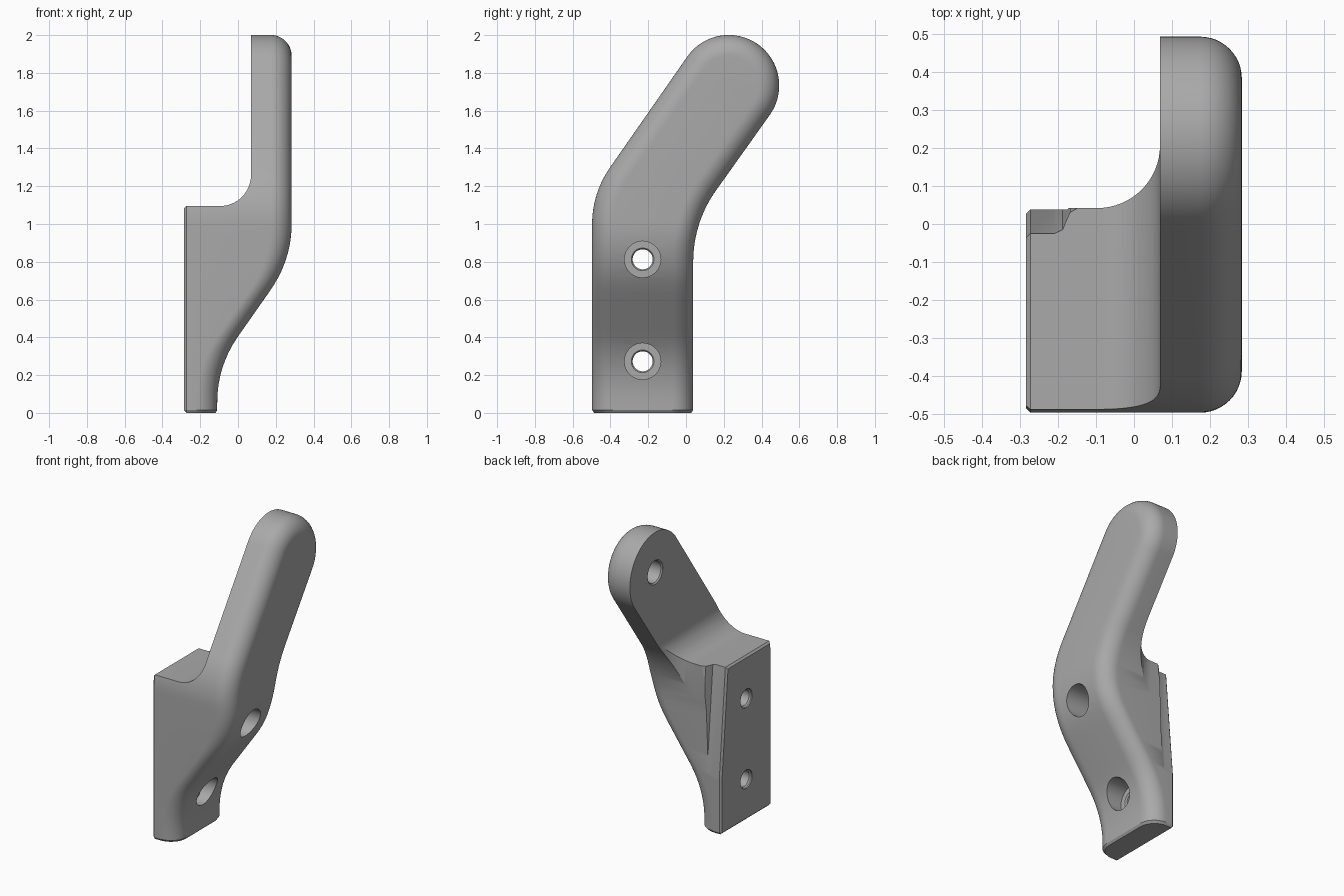
import bpy, bmesh, math
from math import sin, cos, radians, sqrt

if "Cube" in bpy.data.objects:
    bpy.data.objects.remove(bpy.data.objects["Cube"])

BEND = radians(35)
BACK, FRONT_Y, REAR_Y = -0.285, -0.497, 0.038
HALF, MID_Y = (REAR_Y - FRONT_Y) / 2, (REAR_Y + FRONT_Y) / 2
R_OUT, R_IN = 0.52, 0.65            # bend radii on the front and rear edges
TIP_Y, TIP_Z = 0.226, 1.733         # centre of the rounded arm end
ROUND, CHAMFER = 0.11, 0.012
STEPS = 12

grey = bpy.data.materials.new("satin_grey")
grey.use_nodes = True
grey.diffuse_color = (0.4, 0.4, 0.4, 1)
grey.node_tree.nodes["Principled BSDF"].inputs["Base Color"].default_value = (0.4, 0.4, 0.4, 1)


def make_object(name, bm):
    bmesh.ops.recalc_face_normals(bm, faces=bm.faces)
    mesh = bpy.data.meshes.new(name)
    bm.to_mesh(mesh)
    bm.free()
    mesh.materials.append(grey)
    obj = bpy.data.objects.new(name, mesh)
    bpy.context.collection.objects.link(obj)
    return obj


def outer_x(z):
    """S-shaped outer surface of the bracket."""
    r, low, high = 0.6, 0.058, 1.0
    run = r * sin(BEND)
    if z <= low:
        return -0.11
    if z < low + run:
        return -0.11 + r - sqrt(r * r - (z - low) ** 2)
    if z < high - run:
        return -0.11 + r * (1 - cos(BEND)) + (z - low - run) * math.tan(BEND)
    if z < high:
        return 0.284 - r + sqrt(r * r - (high - z) ** 2)
    return 0.284


def outline(inset, bottom):
    """Matching front and rear chains of (y, z), then the tip point."""
    front, rear = [], []
    levels = [bottom, 0.015] + [0.04 * i for i in range(1, 26)]
    for i, z in enumerate(levels):
        d = inset + (0.01 if i == 0 else 0)
        r = R_IN + d
        front.append((FRONT_Y + d, z))
        rear.append((REAR_Y + R_IN - sqrt(r * r - max(0, z - 0.8) ** 2), z))
    start = math.asin(0.2 / (R_IN + inset))
    for i in range(1, STEPS + 1):
        a, b = BEND * i / STEPS, start + (BEND - start) * i / STEPS
        front.append((FRONT_Y + R_OUT - (R_OUT - inset) * cos(a), 1 + (R_OUT - inset) * sin(a)))
        rear.append((REAR_Y + R_IN - (R_IN + inset) * cos(b), 0.8 + (R_IN + inset) * sin(b)))
    r = HALF - inset
    for i in range(STEPS * 2):
        a = math.pi / 2 * i / (STEPS * 2)
        front.append((TIP_Y - r * cos(BEND + a), TIP_Z + r * sin(BEND + a)))
        rear.append((TIP_Y + r * cos(a - BEND), TIP_Z + r * sin(a - BEND)))
    tip = (TIP_Y + r * sin(BEND), TIP_Z + r * cos(BEND))
    return front + [tip] + rear[::-1]


def build_body():
    bm = bmesh.new()
    rings = []

    def add_ring(inset, bottom, x_of):
        pts = outline(inset, bottom)
        rings.append([bm.verts.new((x_of(z), y, z)) for y, z in pts])

    add_ring(CHAMFER, CHAMFER, lambda z: BACK)
    add_ring(0, 0, lambda z: BACK + CHAMFER)
    for i in range(STEPS + 1):
        a = math.pi / 2 * i / STEPS
        drop = ROUND * (1 - sin(a))
        add_ring(ROUND * (1 - cos(a)), 0,
                 lambda z: outer_x(z) - drop - (0.01 if z < 0.001 else 0))
    n = len(rings[0])
    for a, b in zip(rings, rings[1:]):
        for i in range(n):
            j = (i + 1) % n
            bm.faces.new((a[i], a[j], b[j], b[i]))
    bm.faces.new(rings[0])
    # Outer skin spans between the front and rear chains
    top = rings[-1]
    for i in range(n // 2 - 1):
        bm.faces.new((top[i], top[i + 1], top[n - 2 - i], top[n - 1 - i]))
    m = n // 2
    bm.faces.new((top[m - 1], top[m], top[m + 1]))
    return make_object("bracket_body", bm)


def prism(name, pts, place, near, far):
    bm = bmesh.new()
    loops = [[bm.verts.new(place(u, v, w)) for u, v in pts] for w in (near, far)]
    bm.faces.new(loops[0])
    bm.faces.new(loops[1])
    n = len(pts)
    for i in range(n):
        j = (i + 1) % n
        bm.faces.new((loops[0][i], loops[0][j], loops[1][j], loops[1][i]))
    return make_object(name, bm)


def drill(name, y, z, profile, sides=48):
    """Stepped round cutter along x from (x, radius) pairs."""
    bm = bmesh.new()
    rings = [[bm.verts.new((x, y + r * cos(math.tau * k / sides), z + r * sin(math.tau * k / sides)))
              for k in range(sides)] for x, r in profile]
    for a, b in zip(rings, rings[1:]):
        for i in range(sides):
            j = (i + 1) % sides
            bm.faces.new((a[i], a[j], b[j], b[i]))
    bm.faces.new(rings[0])
    bm.faces.new(rings[-1])
    return make_object(name, bm)


def cove(u, v, r):
    """Quarter-round inside corner whose sides meet at (u, v)."""
    return [(u - r + r * sin(a), v + r - r * cos(a))
            for a in (math.pi / 2 * i / 16 for i in range(17))]


body = build_body()

# Space above the mounting block, with a chamfered outer lip
above = prism("block_top_cutter",
              cove(0.069, 1.095, 0.165) + [(0.069, 2.3), (-0.5, 2.3), (-0.5, 0.868), (BACK + CHAMFER, 1.095)],
              lambda u, v, w: (u, w, v), -1, 1)
# Space behind the mounting block
behind = prism("block_rear_cutter",
               cove(0.0685, 0.042, 0.165) + [(0.0685, 0.8), (-0.5, 0.8), (-0.5, 0.042)],
               lambda u, v, w: (u, v, w), 0.3, 2.4)
# Sloped relief on the rear corner of the block
relief = prism("corner_relief_cutter",
               [(-0.4, -0.127), (-0.273, 0), (-0.21, 0), (-0.188, 0.01), (-0.178, 0.035),
                (-0.168, 0.056), (-0.15, 0.066), (-0.13, 0.3), (-0.4, 0.3)],
               lambda u, v, w: (u, v - 0.025 + (1.095 - w) * 0.088, w), 0.2, 1.4)
cutters = [above, behind, relief]

# Counterbored screw holes and the blind pivot hole
for label, z in (("lower", 0.273), ("upper", 0.813)):
    cutters.append(drill(label + "_screw_cutter", MID_Y, z,
                         [(-0.4, 0.062), (-0.277, 0.062), (-0.268, 0.053), (-0.18, 0.053),
                          (-0.17, 0.06), (-0.17, 0.096), (0.5, 0.096)]))
cutters.append(drill("pivot_cutter", TIP_Y, TIP_Z,
                     [(0, 0.08), (0.07, 0.08), (0.078, 0.072), (0.19, 0.072)]))

bpy.context.view_layer.objects.active = body
for cutter in cutters:
    mod = body.modifiers.new(cutter.name, "BOOLEAN")
    mod.operation, mod.solver, mod.object = "DIFFERENCE", "EXACT", cutter
    bpy.ops.object.modifier_apply(modifier=mod.name)
    bpy.data.objects.remove(cutter)

bpy.ops.object.select_all(action="DESELECT")
body.select_set(True)
bpy.ops.object.shade_smooth_by_angle(angle=radians(25))
